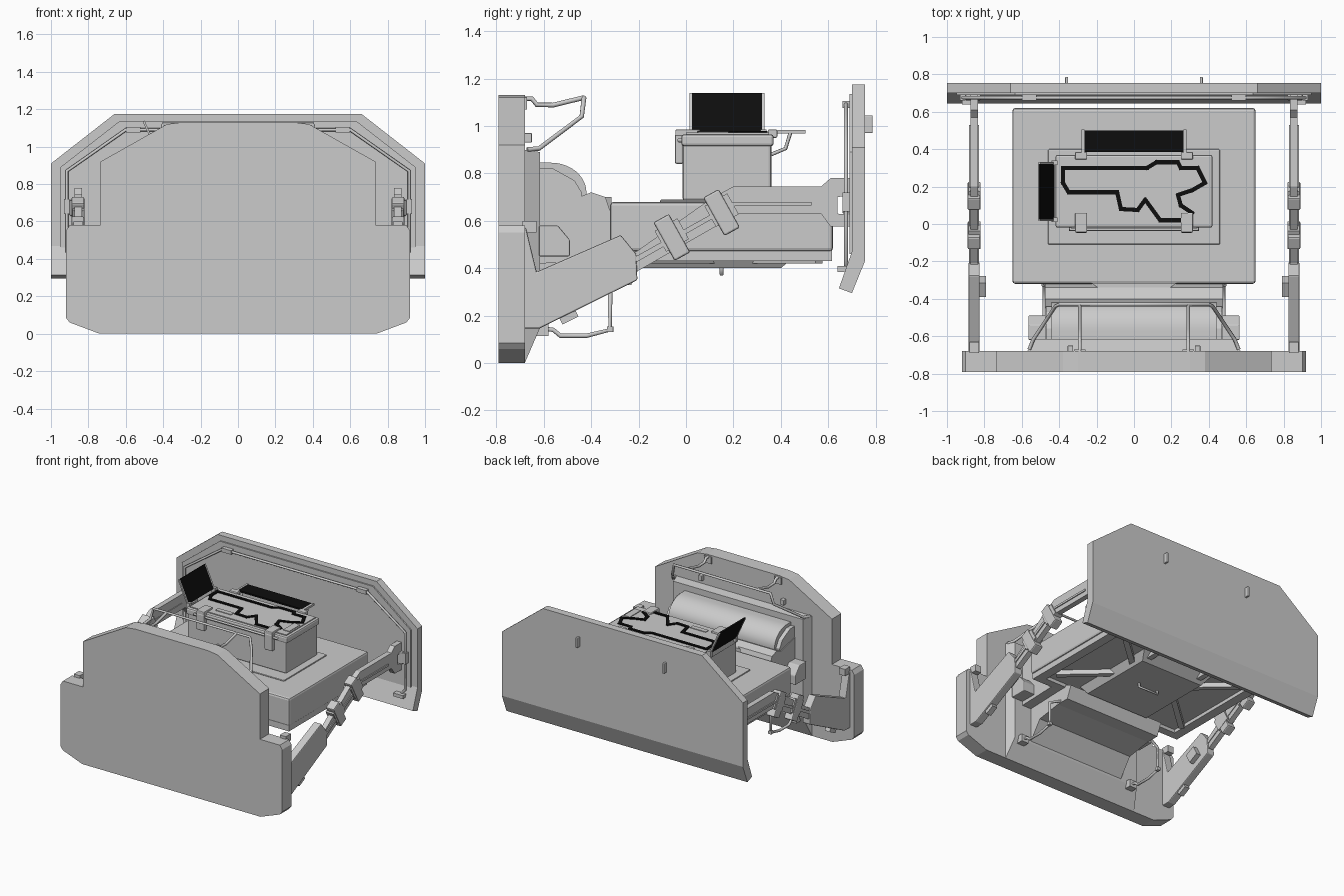
import bpy, bmesh, math
from mathutils import Vector


def material(name, rgb):
    m = bpy.data.materials.new(name)
    m.diffuse_color = (*rgb, 1)
    return m


GREY = material("grey metal", (0.6, 0.6, 0.6))
BLACK = material("black foam", (0.004, 0.004, 0.004))


def finish(name, bm, mat=GREY, bevel=0, smooth=False):
    bmesh.ops.recalc_face_normals(bm, faces=bm.faces)
    me = bpy.data.meshes.new(name)
    bm.to_mesh(me)
    bm.free()
    ob = bpy.data.objects.new(name, me)
    bpy.context.collection.objects.link(ob)
    me.materials.append(mat)
    if bevel:
        b = ob.modifiers.new("bevel", "BEVEL")
        b.width, b.segments = bevel, 2
        b.limit_method = "ANGLE"
    if smooth:
        bpy.context.view_layer.objects.active = ob
        ob.select_set(True)
        bpy.ops.object.shade_smooth_by_angle(angle=math.radians(35))
        ob.select_set(False)
    return ob


def place(axis, p, d):
    return {"x": (d, *p), "y": (p[0], d, p[1]), "z": (*p, d)}[axis]


def loft(name, axis, p0, d0, p1, d1, **kw):
    """Solid between two matching outlines."""
    bm = bmesh.new()
    a = [bm.verts.new(place(axis, p, d0)) for p in p0]
    b = [bm.verts.new(place(axis, p, d1)) for p in p1]
    bm.faces.new(a)
    bm.faces.new(b)
    for i in range(len(a)):
        j = (i + 1) % len(a)
        bm.faces.new((a[i], a[j], b[j], b[i]))
    return finish(name, bm, **kw)


def prism(name, axis, pts, d0, d1, **kw):
    return loft(name, axis, pts, d0, pts, d1, **kw)


def rect(x0, x1, y0, y1):
    return [(x0, y0), (x1, y0), (x1, y1), (x0, y1)]


def box(name, x, y, z, **kw):
    return prism(name, "z", rect(*x, *y), *z, **kw)


def turned(cx, cy, w, h, deg):
    c, s = math.cos(math.radians(deg)), math.sin(math.radians(deg))
    return [(cx + u * c - v * s, cy + u * s + v * c)
            for u, v in rect(-w / 2, w / 2, -h / 2, h / 2)]


def both(half):
    """Complete a right-hand outline with its mirror image."""
    return half + [(-x, z) for x, z in reversed(half)]


def pipe(name, pts, r=0.009):
    cu = bpy.data.curves.new(name, "CURVE")
    cu.dimensions, cu.bevel_depth, cu.bevel_resolution = "3D", r, 2
    cu.use_fill_caps = True
    sp = cu.splines.new("POLY")
    sp.points.add(len(pts) - 1)
    for p, co in zip(sp.points, pts):
        p.co = (*co, 1)
    cu.materials.append(GREY)
    ob = bpy.data.objects.new(name, cu)
    bpy.context.collection.objects.link(ob)


# Front armour slab
prism("front_slab", "y", both([(0.74, 0), (0.90, 0.06), (0.92, 0.085), (0.92, 0.55), (0.90, 0.58),
      (0.735, 0.58), (0.735, 0.92), (0.38, 1.12), (0.30, 1.13)]), -0.79, -0.68)
loft("slab_wedge", "y", rect(-0.57, 0.57, 0, 0.90), -0.68, rect(-0.54, 0.54, 0.15, 0.89), -0.615)

# Rear armour plate: upper sheet, bent lower lip, inner panel
prism("rear_plate", "y", both([(1, 0.45), (1, 0.91), (0.66, 1.175)]), 0.70, 0.755)
prism("rear_plate_lip", "x", [(0.755, 0.43), (0.70, 0.295), (0.645, 0.315), (0.70, 0.47), (0.755, 0.47)], -1, 1)
prism("rear_inner_panel", "y", both([(0.95, 0.46), (0.95, 0.89), (0.635, 1.135)]), 0.69, 0.70)
pipe("rear_rail", [(x, 0.675, z) for x, z in both([(0.88, 0.40), (0.915, 0.44), (0.915, 0.87), (0.60, 1.09)])])
for s in (-1, 1):
    box("rear_handle", (s * 0.352, s * 0.368), (0.75, 0.787), (0.97, 1.045), bevel=0.004)
    box("rail_clip", (s * 0.52, s * 0.60), (0.66, 0.70), (1.075, 1.105))
    box("rail_clip", (s * 0.90, s * 0.93), (0.66, 0.70), (0.64, 0.72))
    box("rail_foot", (s * 0.84, s * 0.92), (0.64, 0.70), (0.385, 0.41))

# Central hull
box("hull", (-0.65, 0.65), (-0.32, 0.62), (0.47, 0.68), bevel=0.015)
BX, BY = 0.65, 0.62
box("hull_floor", (-0.58, 0.58), (-0.28, 0.58), (0.455, 0.475))
for s in (-1, 1):
    box("hull_side_rim", (s * 0.64, s * 0.57), (-0.31, 0.615), (0.43, 0.475))
    box("hull_floor_rib", (s * 0.20, s * 0.24), (-0.25, 0.55), (0.42, 0.46))
    for cy, a in ((0.42, 42), (-0.02, -42)):
        prism("floor_brace", "z", turned(s * 0.40, cy, 0.42, 0.04, s * a), 0.42, 0.46)
for y0, y1 in ((-0.31, -0.25), (0.55, 0.615)):
    box("hull_end_rim", (-0.60, 0.60), (y0, y1), (0.43, 0.475))
loft("belly_plate", "z", rect(-0.30, 0.30, -0.22, 0.47), 0.46, rect(-0.26, 0.26, -0.18, 0.40), 0.40)
pipe("belly_handle", [(-0.08, 0.15, 0.40), (-0.08, 0.15, 0.375), (0.08, 0.15, 0.375), (0.08, 0.15, 0.40)])
box("deck_plate", (-0.46, 0.46), (-0.11, 0.40), (0.675, 0.69), bevel=0.01)

# Neck between hull and slab
prism("neck", "x", [(-0.62, 0.58), (-0.62, 0.16), (-0.52, 0.30), (-0.33, 0.33), (-0.23, 0.33),
      (-0.19, 0.42), (-0.31, 0.47), (-0.31, 0.60), (-0.38, 0.62), (-0.45, 0.62)], -0.40, 0.40)
prism("neck_cheeks", "x", [(-0.62, 0.74), (-0.62, 0.42), (-0.31, 0.43), (-0.31, 0.61), (-0.34, 0.70),
      (-0.40, 0.72), (-0.45, 0.70)], -0.475, 0.475)
prism("neck_bridge", "z", [(-0.23, -0.315), (0.23, -0.315), (0.15, -0.37), (-0.15, -0.37)], 0.6, 0.70)
for s in (-1, 1):
    prism("neck_side_block", "x", [(-0.62, 0.58), (-0.54, 0.58), (-0.49, 0.52), (-0.49, 0.45), (-0.62, 0.45)],
          s * 0.47, s * 0.565, bevel=0.006)

# Rounded cowl
cowl = [(-0.62, 0.60), (-0.62, 0.845)] + [
    (-0.57 + 0.15 * math.sin(t * math.pi / 20), 0.72 + 0.125 * math.cos(t * math.pi / 20)) for t in range(11)]
prism("cowl", "x", cowl + [(-0.42, 0.60)], -0.44, 0.44, smooth=True)
for s in (-1, 1):
    prism("cowl_end_cap", "x", [(-0.615, 0.60), (-0.615, 0.82), (-0.56, 0.82), (-0.47, 0.77), (-0.44, 0.72),
          (-0.44, 0.60)], s * 0.44, s * 0.47)
    box("slab_lug", (s * 0.325, s * 0.355), (-0.685, -0.65), (0.93, 0.97), bevel=0.004)

# Upper and lower guard rails
pipe("upper_rail", [(-0.56, -0.67, 0.90), (-0.54, -0.62, 0.905), (-0.42, -0.44, 1.04), (-0.40, -0.43, 1.12),
     (0.40, -0.43, 1.12), (0.42, -0.44, 1.04), (0.54, -0.62, 0.905), (0.56, -0.67, 0.90)], 0.01)
for x in (-0.29, 0.29):
    pipe("upper_rail_leg", [(x, -0.43, 1.12), (x, -0.56, 1.088), (x, -0.63, 1.09), (x, -0.65, 1.115),
         (x, -0.69, 1.115)], 0.01)
    box("upper_rail_foot", (x - 0.03, x + 0.03), (-0.685, -0.67), (1.07, 1.12))
for x in (-0.48, 0.48):
    pipe("lower_rail", [(x * 0.8, -0.30, 0.35), (x, -0.32, 0.31), (x, -0.32, 0.14), (x, -0.42, 0.115),
         (x, -0.53, 0.115), (x, -0.56, 0.14), (x, -0.63, 0.15)], 0.01)
    box("lower_rail_knuckle", (x - 0.014, x + 0.014), (-0.334, -0.306), (0.13, 0.155), bevel=0.004)
    box("lower_rail_foot", (x - 0.03, x + 0.03), (-0.63, -0.58), (0.115, 0.17))

# Telescopic side arms
for s in (-1, 1):
    prism("arm_sleeve", "x", [(-0.69, 0.57), (-0.675, 0.57), (-0.63, 0.385), (-0.275, 0.54), (-0.21, 0.46),
          (-0.205, 0.35), (-0.62, 0.145), (-0.69, 0.145)], s * 0.825, s * 0.885, bevel=0.006)
    prism("arm_beam", "x", [(-0.30, 0.46), (-0.21, 0.47), (0.10, 0.69), (0.20, 0.745), (0.57, 0.745),
          (0.61, 0.78), (0.70, 0.78), (0.70, 0.71), (0.64, 0.70), (0.64, 0.63), (0.70, 0.625), (0.70, 0.575),
          (0.61, 0.575), (0.57, 0.63), (0.22, 0.63), (-0.20, 0.39), (-0.30, 0.38)], s * 0.835, s * 0.875)
    prism("arm_ridge", "x", [(-0.22, 0.445), (0.20, 0.68), (0.53, 0.68), (0.53, 0.665), (0.21, 0.665),
          (-0.21, 0.425)], s * 0.83, s * 0.882)
    for cy, cz in ((-0.06, 0.53), (0.15, 0.635)):
        prism("arm_clamp", "x", turned(cy, cz, 0.075, 0.185, 29), s * 0.822, s * 0.89, bevel=0.008)
        prism("clamp_block", "x", turned(cy, cz + 0.01, 0.11, 0.10, 29), s * 0.82, s * 0.885)
    box("arm_socket", (s * 0.82, s * 0.90), (0.66, 0.70), (0.63, 0.715), bevel=0.006)
    prism("arm_inner_box", "x", turned(-0.335, 0.38, 0.085, 0.08, 27), s * 0.79, s * 0.83)
    prism("arm_step", "x", turned(-0.495, 0.195, 0.075, 0.035, 27), s * 0.835, s * 0.875)
    box("arm_bracket", (s * 0.83, s * 0.88), (-0.69, -0.63), (0.55, 0.60))

# Storage case
box("case_body", (-0.41, 0.41), (-0.015, 0.36), (0.685, 0.93), bevel=0.012)
box("case_lid", (-0.42, 0.42), (-0.02, 0.37), (0.915, 0.965), bevel=0.012)
box("case_tray", (-0.40, 0.40), (0, 0.35), (0.96, 0.972))
pipe("case_handle", [(-0.34, 0, 0.94), (-0.34, -0.03, 0.94), (0.34, -0.03, 0.94), (0.34, 0, 0.94)])
for s in (-1, 1):
    box("case_latch", (s * 0.25, s * 0.315), (-0.045, 0.06), (0.955, 0.985), bevel=0.006)
    box("latch_plate", (s * 0.25, s * 0.315), (-0.047, -0.01), (0.84, 0.965), bevel=0.008)
    box("case_hinge", (s * 0.25, s * 0.315), (0.345, 0.385), (0.95, 0.985), bevel=0.006)
    pipe("screen_arm", [(s * 0.27, 0.36, 0.88), (s * 0.27, 0.42, 0.905), (s * 0.27, 0.44, 0.97)], 0.008)
box("tray_inset", (-0.22, -0.09), (0.045, 0.08), (0.97, 0.977))
box("tray_inset", (0.34, 0.39), (0.05, 0.18), (0.97, 0.977))

# Tool-shaped foam outline on the tray, a closed ribbon
outline = [Vector(p) for p in [(-0.38, 0.30), (0.07, 0.30), (0.12, 0.33), (0.235, 0.33), (0.25, 0.30), (0.34, 0.30),
           (0.38, 0.22), (0.31, 0.18), (0.235, 0.155), (0.25, 0.10), (0.31, 0.06), (0.27, 0.02), (0.14, 0.02),
           (0.06, 0.13), (0.02, 0.075), (-0.07, 0.08), (-0.09, 0.17), (-0.35, 0.17), (-0.38, 0.22)]]
for p, q in zip(outline, outline[1:] + outline[:1]):
    mid, d = (p + q) / 2, q - p
    prism("foam_outline", "z", turned(mid.x, mid.y, d.length + 0.018, 0.022, math.degrees(math.atan2(d.y, d.x))),
          0.97, 0.979, mat=BLACK)

# Folding panels: flat one behind, leaning one on the left
box("rear_screen", (-0.265, 0.265), (0.385, 0.50), (0.970, 0.982), mat=BLACK)
lean = [(-0.425, 0.975), (-0.50, 1.14), (-0.51, 1.135), (-0.435, 0.97)]
prism("side_screen", "y", lean, 0.025, 0.32, mat=BLACK)
for s in (-1, 1):
    box("rear_screen_edge", (s * 0.265, s * 0.28), (0.375, 0.505), (0.968, 0.984))
for y in (0.015, 0.32):
    prism("side_screen_edge", "y", lean, y, y + 0.012)
    box("side_hinge", (-0.44, -0.41), (y - 0.005, y + 0.02), (0.94, 0.985))
